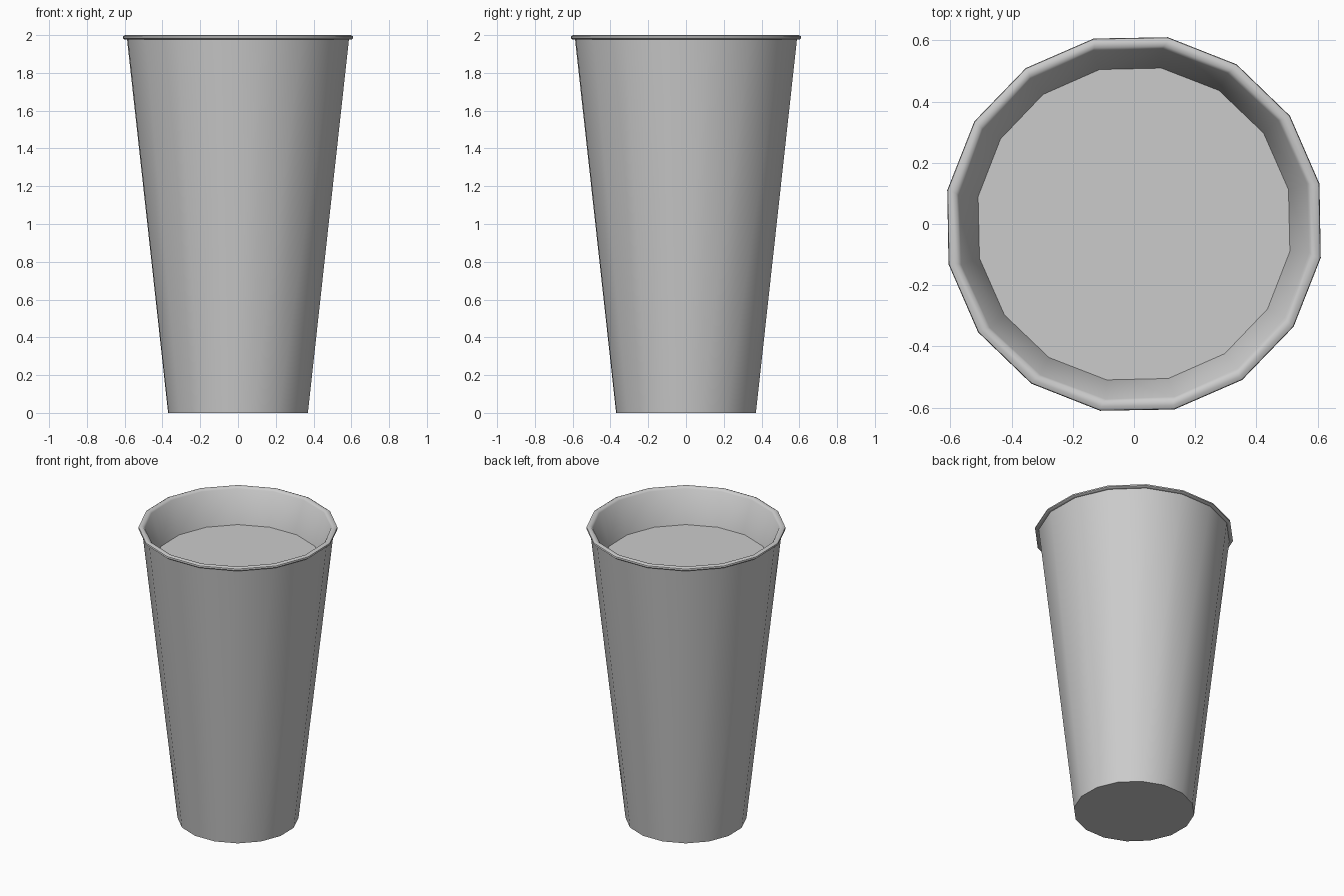
import bpy, bmesh
from math import cos, sin, radians, tau

if "Cube" in bpy.data.objects:
    bpy.data.objects.remove(bpy.data.objects["Cube"])

SIDES = 16


def lathe(name, profile, cap_start=False, cap_end=False):
    """Revolve (radius, height, turn in degrees) points into a 16-sided shell."""
    bm = bmesh.new()
    rings = []
    for r, z, turn in profile:
        a0 = radians(11.25 + turn)
        rings.append([bm.verts.new((r * cos(a0 + tau * i / SIDES),
                                    r * sin(a0 + tau * i / SIDES), z))
                      for i in range(SIDES)])
    for low, high in zip(rings, rings[1:]):
        for i in range(SIDES):
            j = (i + 1) % SIDES
            bm.faces.new((low[i], low[j], high[j], high[i]))
    if cap_start:
        bm.faces.new(rings[0][::-1])
    if cap_end:
        bm.faces.new(rings[-1])
    mesh = bpy.data.meshes.new(name)
    bm.to_mesh(mesh)
    bm.free()
    obj = bpy.data.objects.new(name, mesh)
    bpy.context.collection.objects.link(obj)
    bpy.ops.object.select_all(action='DESELECT')
    obj.select_set(True)
    bpy.context.view_layer.objects.active = obj
    bpy.ops.object.shade_smooth_by_angle(angle=radians(50))
    return obj


# Tapered outer wall with closed base, rolled lip, and inner wall to the drink
lathe("cup", [
    (0.376, 0.0, 1),
    (0.597, 1.978, 1),
    (0.612, 1.977, 1),
    (0.620, 1.984, 1),
    (0.618, 1.994, 1),
    (0.606, 2.0, 1),
    (0.590, 1.998, 1.5),
    (0.580, 1.988, 2),
    (0.517, 1.77, 1.3),
], cap_start=True)

# Flat drink surface inside the cup
lathe("drink_surface", [(0.517, 1.77, 1.3)], cap_end=True)
